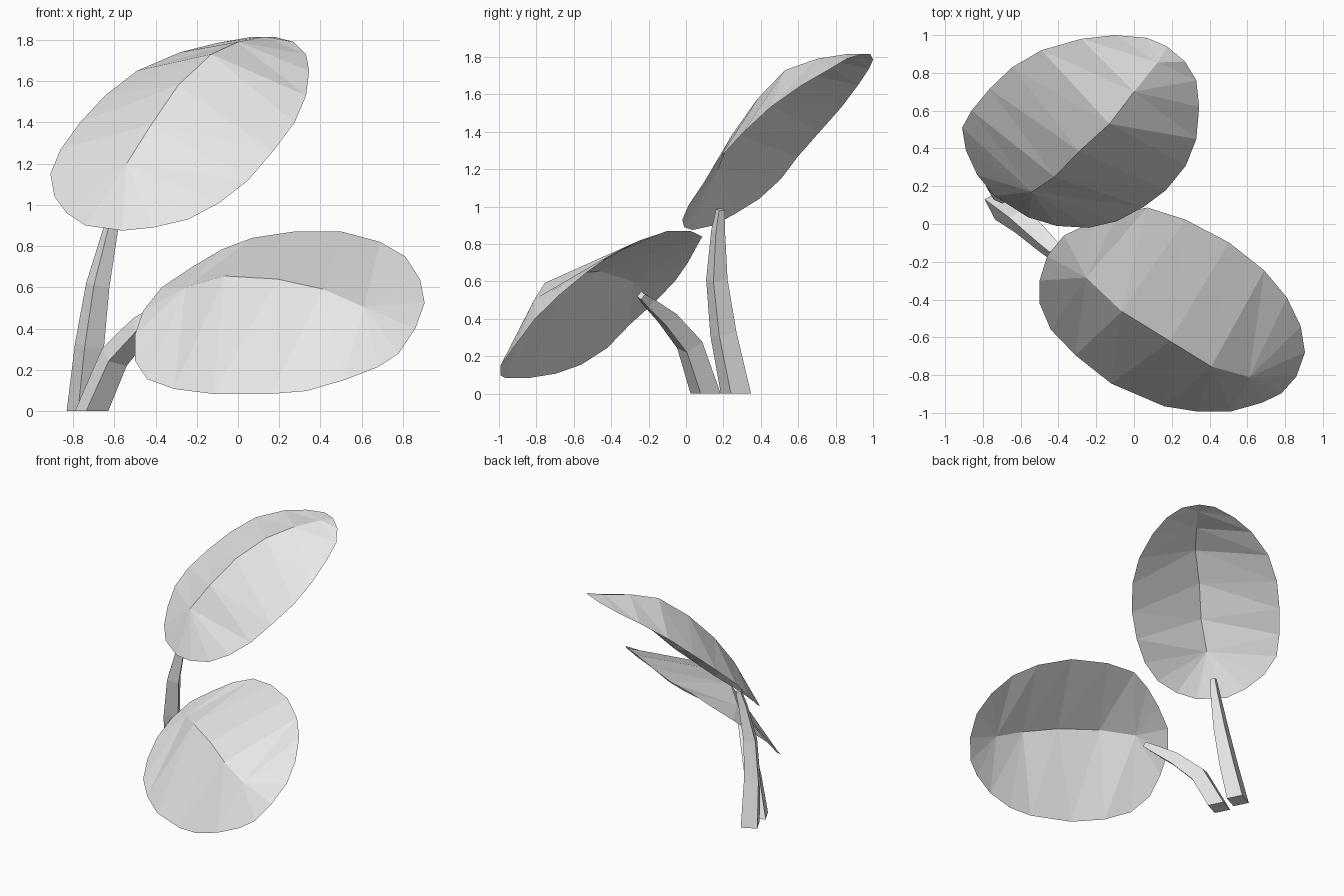
import bpy, bmesh, math
from mathutils import Vector

if "Cube" in bpy.data.objects:
    bpy.data.objects.remove(bpy.data.objects["Cube"])

mat = bpy.data.materials.new("pale_grey")
mat.diffuse_color = (0.8, 0.8, 0.8, 1)
mat.use_nodes = True
mat.node_tree.nodes["Principled BSDF"].inputs["Base Color"].default_value = mat.diffuse_color


def finish(bm, name):
    me = bpy.data.meshes.new(name)
    bm.to_mesh(me)
    bm.free()
    me.materials.append(mat)
    ob = bpy.data.objects.new(name, me)
    bpy.context.collection.objects.link(ob)
    return ob


def leaf(name, vein, rim):
    """Folded sheet: every rim edge is joined to the nearest vein point along the leaf axis."""
    bm = bmesh.new()
    vs = [bm.verts.new(p) for p in vein]
    rs = [bm.verts.new(p) for p in rim]
    axis = (Vector(vein[-1]) - Vector(vein[0])).normalized()
    along = [Vector(p).dot(axis) for p in vein]

    def nearest(t):
        return min(range(len(along)), key=lambda i: abs(along[i] - t))

    n = len(rs)
    near = [nearest(Vector(p).dot(axis)) for p in rim]
    for i in range(n):
        j = (i + 1) % n
        bm.faces.new((rs[i], rs[j], vs[near[i]]))
        k = near[i]
        while k != near[j]:
            step = 1 if near[j] > k else -1
            bm.faces.new((vs[k], rs[j], vs[k + step]))
            k += step
    bmesh.ops.recalc_face_normals(bm, faces=bm.faces)
    if sum(f.normal.z for f in bm.faces) < 0:
        bmesh.ops.reverse_faces(bm, faces=bm.faces)
    return finish(bm, name)


def stem(name, path, sizes):
    """Square section swept along a bent, tapering path."""
    bm = bmesh.new()
    pts = [Vector(p) for p in path]
    up = Vector((0, 0, 1))
    rings = []
    for i, p in enumerate(pts):
        if i == 0:
            tan = up
        else:
            tan = (pts[min(i + 1, len(pts) - 1)] - pts[i - 1]).normalized()
        q = up.rotation_difference(tan)
        ring = []
        for k in range(4):
            a = math.radians(72 + 90 * k)
            r = sizes[i] * math.sqrt(0.5)
            ring.append(bm.verts.new(p + q @ Vector((r * math.cos(a), r * math.sin(a), 0))))
        rings.append(ring)
    for a, b in zip(rings, rings[1:]):
        for k in range(4):
            bm.faces.new((a[k], a[(k + 1) % 4], b[(k + 1) % 4], b[k]))
    bm.faces.new(rings[0][::-1])
    bm.faces.new(rings[-1])
    bmesh.ops.recalc_face_normals(bm, faces=bm.faces)
    return finish(bm, name)


# Upper leaf
leaf("upper_leaf",
     [(-.54, .17, 1.2), (-.42, .25, 1.39), (-.29, .385, 1.58), (-.13, .53, 1.73),
      (0, .7, 1.79), (.125, .855, 1.815)],
     [(-.91, .51, 1.15), (-.89, .39, 1.04), (-.83, .26, .96), (-.74, .15, .90),
      (-.56, .035, .875), (-.41, -.01, .89), (-.24, -.02, .93), (-.09, .015, 1.01),
      (.05, .09, 1.12), (.17, .18, 1.26), (.275, .31, 1.40), (.33, .45, 1.53),
      (.345, .62, 1.65), (.33, .76, 1.73), (.27, .86, 1.79), (.175, .94, 1.815),
      (.07, .985, 1.815), (-.1, 1.0, 1.785), (-.28, .98, 1.74), (-.49, .92, 1.65),
      (-.645, .83, 1.53), (-.765, .715, 1.40), (-.86, .6, 1.27)])

# Lower leaf
leaf("lower_leaf",
     [(-.254, -.283, .60), (-.065, -.463, .655), (.19, -.62, .64), (.41, -.755, .592),
      (.61, -.81, .505)],
     [(-.5, -.42, .245), (-.44, -.56, .155), (-.31, -.695, .107), (-.12, -.845, .083),
      (.16, -.965, .083), (.33, -.992, .097), (.515, -.992, .15), (.68, -.945, .214),
      (.78, -.897, .28), (.86, -.807, .40), (.905, -.68, .525), (.883, -.542, .64),
      (.81, -.39, .75), (.69, -.246, .82), (.503, -.098, .87), (.27, .024, .87),
      (.07, .087, .84), (-.08, .055, .783), (-.22, .01, .70), (-.37, -.06, .60),
      (-.46, -.17, .486), (-.5, -.3, .37)])

# Stems
stem("tall_stem",
     [(-.75, .267, 0), (-.72, .2, .32), (-.68, .165, .61), (-.62, .172, .87), (-.59, .185, .985)],
     [.12, .105, .085, .055, .035])
stem("short_stem",
     [(-.71, .105, 0), (-.6, .02, .26), (-.47, -.1, .405), (-.36, -.2, .49), (-.3, -.24, .525)],
     [.12, .105, .085, .055, .035])
